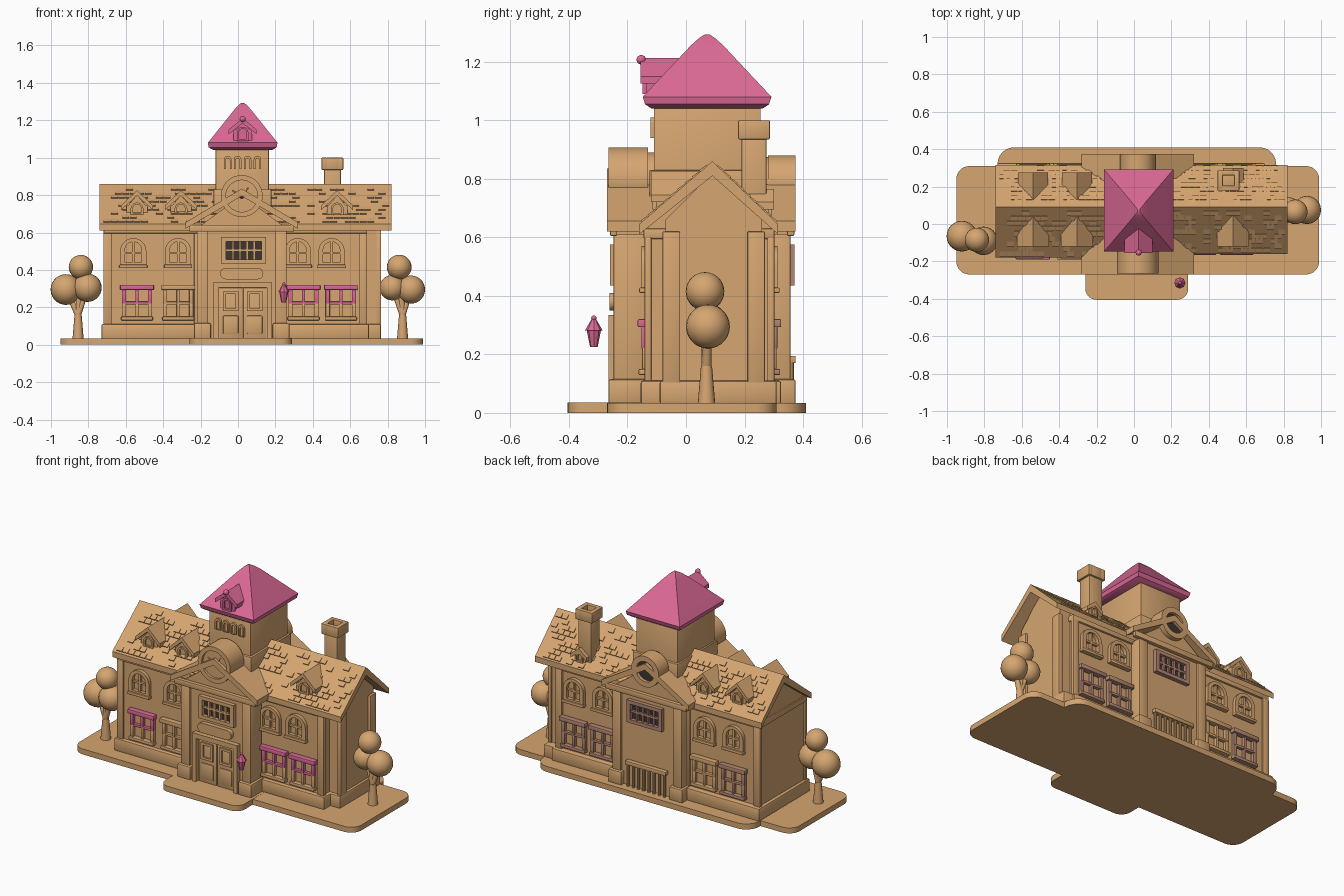
import bpy, bmesh, math, random
from mathutils import Vector, Matrix

if "Cube" in bpy.data.objects:
    bpy.data.objects.remove(bpy.data.objects["Cube"])

random.seed(4)

def material(name, rgb):
    m = bpy.data.materials.new(name)
    m.diffuse_color = (*rgb, 1)
    m.use_nodes = True
    m.node_tree.nodes["Principled BSDF"].inputs["Base Color"].default_value = m.diffuse_color
    return m

TAN = material("tan", (0.67, 0.38, 0.165))
PINK = material("pink", (0.71, 0.14, 0.30))
MAUVE = material("dusty_mauve", (0.45, 0.24, 0.17))
DARK = material("dark_opening", (0.05, 0.035, 0.03))

def finish(name, bm, mat):
    bmesh.ops.recalc_face_normals(bm, faces=bm.faces)
    me = bpy.data.meshes.new(name)
    bm.to_mesh(me)
    bm.free()
    me.materials.append(mat)
    ob = bpy.data.objects.new(name, me)
    bpy.context.collection.objects.link(ob)
    return ob

def box(name, x0, x1, y0, y1, z0, z1, mat=TAN, bevel=0.004):
    bm = bmesh.new()
    bmesh.ops.create_cube(bm, size=1)
    y0, y1 = sorted((y0, y1))
    for v in bm.verts:
        v.co = ((x0 + x1) / 2 + v.co.x * (x1 - x0), (y0 + y1) / 2 + v.co.y * (y1 - y0),
                (z0 + z1) / 2 + v.co.z * (z1 - z0))
    if bevel:
        bmesh.ops.bevel(bm, geom=bm.edges[:], offset=bevel, segments=2, profile=0.5, affect='EDGES')
    return finish(name, bm, mat)

def place(u, v, d, axis):
    return {'x': (d, u, v), 'y': (u, d, v), 'z': (u, v, d)}[axis]

def prism(name, profile, d0, d1, axis='y', mat=TAN):
    bm = bmesh.new()
    f = bm.faces.new([bm.verts.new(place(u, v, d0, axis)) for u, v in profile])
    ext = bmesh.ops.extrude_face_region(bm, geom=[f])
    move = Vector(place(0, 0, d1 - d0, axis))
    bmesh.ops.translate(bm, vec=move, verts=[g for g in ext["geom"] if isinstance(g, bmesh.types.BMVert)])
    return finish(name, bm, mat)

def ring(name, outer, inner, y0, y1, mat=TAN):
    """Frame between two matching outlines, standing in the xz plane."""
    bm = bmesh.new()
    loops = [[bm.verts.new((u, y, v)) for u, v in p]
             for p, y in ((outer, y0), (outer, y1), (inner, y1), (inner, y0))]
    n = len(outer)
    for k in range(4):
        a, b = loops[k], loops[(k + 1) % 4]
        for i in range(n):
            j = (i + 1) % n
            bm.faces.new((a[i], a[j], b[j], b[i]))
    return finish(name, bm, mat)

def loft_rect(name, cx, cy, levels, mat=TAN):
    bm = bmesh.new()
    rows = [[bm.verts.new((cx + sx * hx, cy + sy * hy, z)) for sx, sy in ((-1, -1), (1, -1), (1, 1), (-1, 1))]
            for z, hx, hy in levels]
    for a, b in zip(rows, rows[1:]):
        for i in range(4):
            bm.faces.new((a[i], a[(i + 1) % 4], b[(i + 1) % 4], b[i]))
    bm.faces.new(rows[0])
    bm.faces.new(rows[-1])
    return finish(name, bm, mat)

def limb(name, a, b, r0, r1, mat=TAN, sides=16):
    a, b = Vector(a), Vector(b)
    bm = bmesh.new()
    bmesh.ops.create_cone(bm, cap_ends=True, segments=sides, radius1=r0, radius2=r1, depth=(b - a).length)
    rot = Vector((0, 0, 1)).rotation_difference(b - a).to_matrix().to_4x4()
    bmesh.ops.transform(bm, matrix=Matrix.Translation((a + b) / 2) @ rot, verts=bm.verts)
    return finish(name, bm, mat)

def ball(name, c, r, mat=TAN):
    bm = bmesh.new()
    bmesh.ops.create_uvsphere(bm, u_segments=24, v_segments=14, radius=r)
    bmesh.ops.translate(bm, vec=c, verts=bm.verts)
    return finish(name, bm, mat)

def round_rect(x0, x1, y0, y1, r):
    pts = []
    for cx, cy, a0 in ((x1 - r, y1 - r, 0), (x0 + r, y1 - r, 90), (x0 + r, y0 + r, 180), (x1 - r, y0 + r, 270)):
        pts += [(cx + r * math.cos(math.radians(a0 + k * 15)), cy + r * math.sin(math.radians(a0 + k * 15)))
                for k in range(7)]
    return pts

def arch(cx, z0, w, h):
    r = w / 2
    return [(cx - r, z0), (cx + r, z0)] + [(cx + r * math.cos(math.pi * k / 12), z0 + h - r + r * math.sin(math.pi * k / 12))
                                           for k in range(13)]

def rect(x0, x1, z0, z1):
    return [(x0, z0), (x1, z0), (x1, z1), (x0, z1)]

def circle(cx, cz, r, n=40):
    return [(cx + r * math.cos(2 * math.pi * k / n), cz + r * math.sin(2 * math.pi * k / n)) for k in range(n)]

# ---- windows: s is the outward direction along y ----
def arched_window(cx, y, s):
    ring("arched_frame", arch(cx, 0.42, 0.14, 0.15), arch(cx, 0.44, 0.09, 0.11), y, y + s * 0.022)
    box("arched_mullion", cx - 0.006, cx + 0.006, y, y + s * 0.014, 0.43, 0.55, bevel=0)
    box("arched_crossbar", cx - 0.05, cx + 0.05, y, y + s * 0.014, 0.485, 0.497, bevel=0)
    box("arched_sill", cx - 0.075, cx + 0.075, y, y + s * 0.03, 0.41, 0.428)

def sash_window(cx, y, s, mat):
    low = MAUVE if mat == MAUVE else TAN
    box("sash_lintel", cx - 0.09, cx + 0.09, y, y + s * 0.035, 0.293, 0.32, mat)
    for dx in (-0.07, 0, 0.07):
        w = 0.011 if dx else 0.008
        box("sash_upright_top", cx + dx - w, cx + dx + w, y, y + s * 0.022, 0.22, 0.30, mat, 0.002)
        box("sash_upright_low", cx + dx - w, cx + dx + w, y, y + s * 0.02, 0.14, 0.222, low, 0.002)
    box("sash_crossbar", cx - 0.075, cx + 0.075, y, y + s * 0.02, 0.215, 0.23, mat, 0.002)
    box("sash_sill", cx - 0.085, cx + 0.085, y, y + s * 0.032, 0.13, 0.15, low)

def grid_window(cx, y, s, mat):
    box("grid_panes", cx - 0.11, cx + 0.11, y, y + s * 0.003, 0.45, 0.56, DARK, 0)
    ring("grid_frame", rect(cx - 0.12, cx + 0.12, 0.435, 0.575), rect(cx - 0.095, cx + 0.095, 0.457, 0.553), y, y + s * 0.025, mat)
    for k in range(1, 5):
        x = cx - 0.095 + 0.038 * k
        box("grid_mullion", x - 0.006, x + 0.006, y, y + s * 0.016, 0.45, 0.56, mat, 0)
    box("grid_crossbar", cx - 0.1, cx + 0.1, y, y + s * 0.016, 0.499, 0.512, mat, 0)

# ---- ground slabs ----
for i, r in enumerate(((-0.95, 0.99, -0.27, 0.31, 0.07), (-0.73, 0.76, -0.05, 0.41, 0.09), (-0.26, 0.29, -0.405, 0.0, 0.06))):
    prism("ground_slab", round_rect(*r), 0, 0.034 + 0.0005 * i, 'z')

# ---- wings, their plinths and roofs ----
RY, RZ = 0.09, 0.86
def wing(side, x0, x1, yf, yb, rx0, rx1, ef, eb):
    prism(side + "_wing_wall", [(yf, 0.03), (yb, 0.03), (yb, 0.64), (RY, 0.83), (yf, 0.64)], x0, x1, 'x')
    box(side + "_plinth", x0 - 0.02, x1 + 0.02, yf - 0.025, yb + 0.035, 0.03, 0.11, bevel=0.008)
    box(side + "_cornice", x0 - 0.008, x1 + 0.008, yf - 0.015, yb + 0.012, 0.595, 0.63)
    for px in (x0 + 0.012, x1 - 0.012):
        for py in (yf, yb):
            box("corner_pilaster", px - 0.022, px + 0.022, py - 0.012, py + 0.012, 0.1, 0.6)
    prism(side + "_roof", [(ef, 0.61), (ef, 0.645), (RY, RZ), (eb, 0.645), (eb, 0.61), (RY, 0.81)], rx0, rx1, 'x')
    # raised shingles scattered in rows over both slopes
    bm = bmesh.new()
    for edge in (ef, eb):
        d = Vector((0, RY - edge, RZ - 0.645))
        n = Vector((0, -d.z, d.y)) if edge < RY else Vector((0, d.z, -d.y))
        n.normalize()
        rot = Matrix((Vector((1, 0, 0)), d.normalized(), n)).transposed().to_4x4()
        for row in range(9):
            x = rx0 + 0.02 + 0.02 * (row % 2)
            while x < rx1 - 0.04:
                if random.random() < 0.45:
                    c = Vector((x + 0.02, edge, 0.645)) + d * (0.08 + 0.1 * row)
                    c = Vector((x + 0.02, edge + (RY - edge) * (0.08 + 0.1 * row), 0.645 + (RZ - 0.645) * (0.08 + 0.1 * row)))
                    m = Matrix.Translation(c) @ rot @ Matrix.Rotation(0.12, 4, 'X').inverted() @ Matrix.Diagonal((0.036, 0.03, 0.009, 1))
                    bmesh.ops.create_cube(bm, size=1, matrix=m)
                x += 0.04
    finish(side + "_shingles", bm, TAN)

wing("left", -0.71, -0.2, -0.155, 0.29, -0.74, 0.0, -0.18, 0.315)
wing("right", 0.2, 0.68, -0.13, 0.29, 0.03, 0.82, -0.16, 0.315)
prism("end_bay", [(-0.07, 0.03), (0.26, 0.03), (0.26, 0.66), (RY, 0.82), (-0.07, 0.66)], 0.66, 0.75, 'x')
box("end_bay_plinth", 0.6, 0.765, -0.09, 0.31, 0.03, 0.11, bevel=0.008)
for py in (-0.05, 0.24):
    box("end_pilaster", 0.74, 0.765, py - 0.03, py + 0.03, 0.1, 0.62)

# ---- wing windows ----
for x, m in ((-0.54, PINK), (-0.32, TAN)):
    sash_window(x, -0.155, -1, m)
for x in (0.35, 0.55):
    sash_window(x, -0.13, -1, PINK)
for x in (-0.56, -0.32):
    arched_window(x, -0.155, -1)
for x in (0.32, 0.5):
    arched_window(x, -0.13, -1)
for x in (-0.54, -0.34, 0.36, 0.56):
    sash_window(x, 0.29, 1, TAN if x == -0.34 else MAUVE)
    arched_window(x, 0.29, 1)

# ---- central block with gables front and back ----
CX = 0.02
prism("central_block", [(-0.21, 0.03), (0.25, 0.03), (0.25, 0.63), (CX, 0.8), (-0.21, 0.63)], -0.235, 0.345)
prism("cross_roof", [(-0.28, 0.62), (-0.28, 0.655), (CX, 0.835), (0.32, 0.655), (0.32, 0.62), (CX, 0.795)], -0.27, 0.375)
for y, s in ((-0.235, -1), (0.345, 1)):
    box("gable_cornice", -0.26, 0.30, y, y + s * 0.025, 0.605, 0.64)
    for x in (-0.19, 0.23):
        box("central_pilaster", x - 0.03, x + 0.03, y - s * 0.1, y + s * 0.012, 0.03, 0.61)
        box("pilaster_base", x - 0.045, x + 0.045, y - s * 0.1, y + s * 0.03, 0.03, 0.115, bevel=0.008)
    grid_window(0.03, y, s, TAN if s < 0 else MAUVE)

# ---- front door, sign plate and clock ----
ring("door_frame", rect(-0.13, 0.18, 0.034, 0.335), rect(-0.105, 0.155, 0.035, 0.305), -0.235, -0.265)
for x0, x1 in ((-0.1, 0.022), (0.028, 0.15)):
    box("door_leaf", x0, x1, -0.235, -0.243, 0.035, 0.305, bevel=0.002)
    ring("door_glazing", rect(x0 + 0.02, x1 - 0.02, 0.18, 0.285), rect(x0 + 0.035, x1 - 0.035, 0.195, 0.27), -0.24, -0.253)
    box("door_panel", x0 + 0.02, x1 - 0.02, -0.24, -0.249, 0.06, 0.155)
prism("blank_plate", round_rect(-0.095, 0.135, 0.35, 0.41, 0.028), -0.235, -0.262)
prism("clock_drum", circle(CX, 0.795, 0.095), -0.25, -0.11)
ring("clock_rim", circle(CX, 0.795, 0.112), circle(CX, 0.795, 0.085), -0.265, -0.13)
limb("clock_hub", (CX, -0.245, 0.795), (CX, -0.255, 0.795), 0.016, 0.012, DARK)
for a in (0.9, 2.6):
    limb("clock_hand", (CX, -0.252, 0.795), (CX + 0.06 * math.cos(a), -0.252, 0.795 + 0.06 * math.sin(a)), 0.005, 0.003, TAN, 8)

# ---- back oculus and balustrade ----
ring("oculus_rim", circle(CX, 0.785, 0.095), circle(CX, 0.785, 0.062), 0.28, 0.375)
prism("oculus_wall", circle(CX, 0.785, 0.09), 0.27, 0.35)
prism("oculus_opening", circle(CX, 0.785, 0.063), 0.35, 0.355, 'y', DARK)
box("balustrade_rail", -0.12, 0.16, 0.345, 0.375, 0.17, 0.195)
for k in range(8):
    x = -0.105 + 0.036 * k
    limb("baluster", (x, 0.36, 0.03), (x, 0.36, 0.175), 0.009, 0.009, TAN, 10)

# ---- clock tower and its roof ----
TX, TY = 0.025, 0.072
box("tower", -0.12, 0.165, -0.11, 0.255, 0.6, 1.05)
box("tower_skirt", -0.13, 0.178, -0.125, 0.27, 0.7, 0.83)
for k in range(4):
    x = -0.055 + k * 0.053
    ring("tower_arch", arch(x, 0.94, 0.04, 0.07), arch(x, 0.94, 0.022, 0.055), -0.11, -0.122)
loft_rect("tower_roof", TX, TY, [(1.04, 0.155, 0.19), (1.055, 0.182, 0.212), (1.08, 0.186, 0.22), (1.255, 0.046, 0.056),
                                (1.282, 0.022, 0.026), (1.293, 0.007, 0.008)], PINK)

def dormer(cx, front, back, z0, eave, top, hw, s, mat):
    box("dormer_wall", cx - hw * 0.65, cx + hw * 0.65, front - s * 0.018, back, z0, eave + 0.012, mat, 0)
    prism("dormer_gable", [(cx - hw * 0.65, eave), (cx + hw * 0.65, eave), (cx, top - 0.025)], front - s * 0.018, back, 'y', mat)
    prism("dormer_roof", [(cx - hw, eave - 0.015), (cx - hw, eave + 0.01), (cx, top), (cx + hw, eave + 0.01),
                          (cx + hw, eave - 0.015), (cx, top - 0.028)], front, back, 'y', mat)
    f = front - s * 0.018
    ring("dormer_window", arch(cx, z0 + 0.005, hw * 0.8, eave - z0 + 0.02), arch(cx, z0 + 0.015, hw * 0.5, eave - z0), f, f + s * 0.012, mat)

dormer(TX, -0.155, 0.06, 1.085, 1.14, 1.212, 0.075, -1, PINK)
ball("dormer_finial", (TX, -0.153, 1.207), 0.016, PINK)
for x in (-0.54, -0.305, 0.53):
    dormer(x, -0.12, 0.05, 0.69, 0.735, 0.825, 0.085, -1, TAN)
for x in (-0.54, -0.305):
    dormer(x, 0.275, 0.13, 0.69, 0.735, 0.825, 0.08, 1, TAN)
dormer(0.53, 0.3, 0.2, 0.67, 0.71, 0.765, 0.055, 1, TAN)

# ---- chimney ----
box("chimney_shaft", 0.46, 0.55, 0.19, 0.275, 0.65, 0.95)
for x0, x1, y0, y1 in ((0.447, 0.475, 0.178, 0.287), (0.535, 0.563, 0.178, 0.287), (0.47, 0.54, 0.178, 0.205), (0.47, 0.54, 0.26, 0.287)):
    box("chimney_cap", x0, x1, y0, y1, 0.935, 1.0)

# ---- hanging lantern ----
LX, LY = 0.245, -0.315
limb("lantern_body", (LX, LY, 0.225), (LX, LY, 0.285), 0.013, 0.025, PINK, 8)
limb("lantern_cap", (LX, LY, 0.282), (LX, LY, 0.32), 0.03, 0.008, PINK, 8)
ball("lantern_knob", (LX, LY, 0.324), 0.009, PINK)

# ---- trees ----
def tree(x, y, crowns):
    fork = (x, y, 0.16)
    limb("tree_trunk", (x, y, 0.03), fork, 0.03, 0.019)
    for cx, cy, cz, r in crowns:
        limb("tree_branch", fork, (cx, cy, cz), 0.017, 0.012)
        ball("tree_crown", (cx, cy, cz), r)

tree(-0.855, -0.08, ((-0.84, -0.085, 0.415, 0.065), (-0.92, -0.065, 0.295, 0.082), (-0.805, -0.09, 0.305, 0.076)))
tree(0.88, 0.07, ((0.862, 0.065, 0.415, 0.066), (0.825, 0.075, 0.305, 0.068), (0.925, 0.075, 0.295, 0.075)))

# ---- smooth shading with sharp edges ----
for o in bpy.context.scene.objects:
    o.select_set(True)
    bpy.context.view_layer.objects.active = o
bpy.ops.object.shade_smooth_by_angle(angle=math.radians(35))
